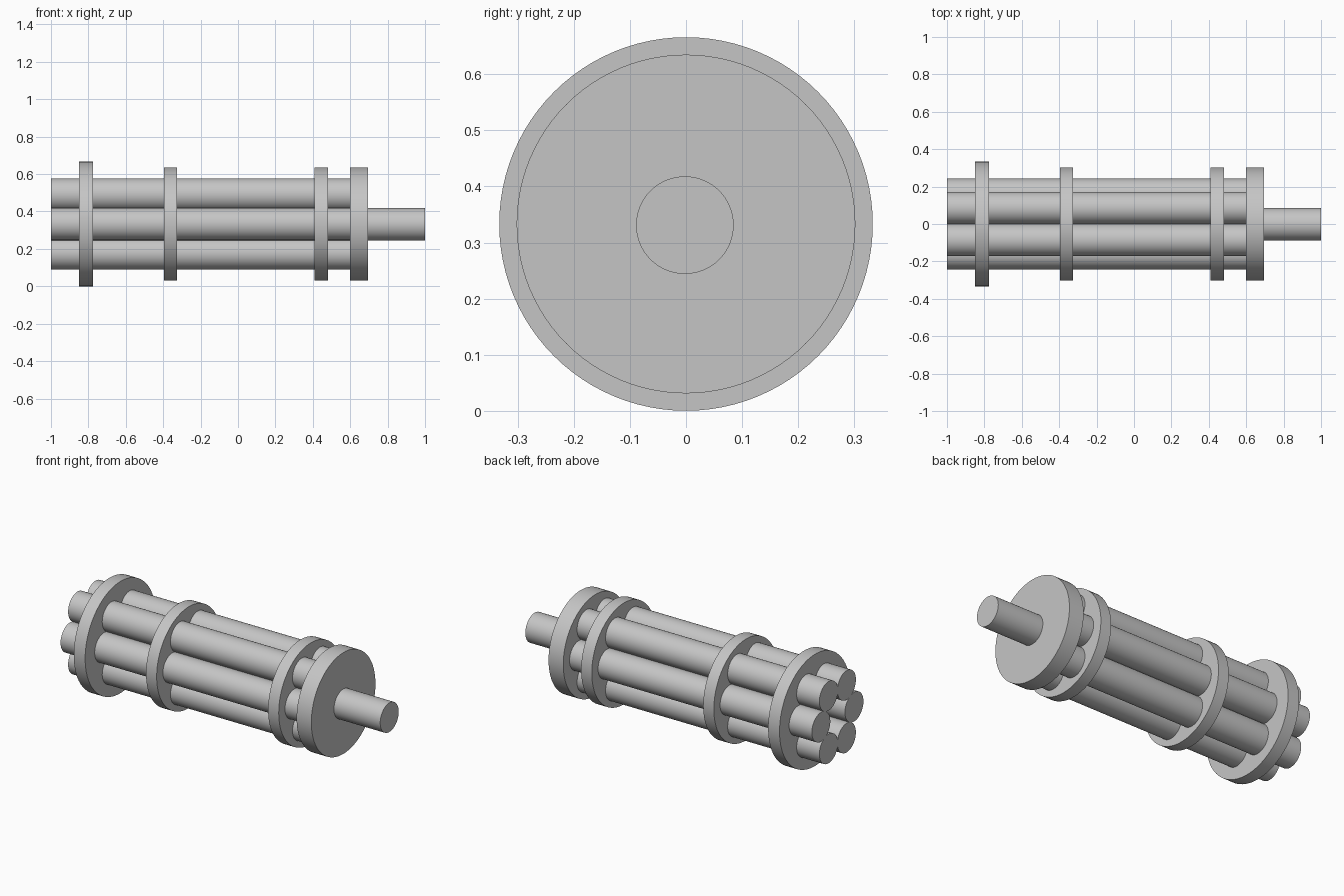
import bpy
import math

cube = bpy.data.objects.get("Cube")
if cube:
    bpy.data.objects.remove(cube, do_unlink=True)

AXIS_Z = 0.333   # height of the central axis
ROD_R = 0.087    # radius shared by barrels and shaft

# Single grey metal
GREY = (0.56, 0.56, 0.56, 1.0)
metal = bpy.data.materials.new("grey metal")
metal.use_nodes = True
metal.diffuse_color = GREY
metal.node_tree.nodes["Principled BSDF"].inputs["Base Color"].default_value = GREY


def rod(name, x0, x1, radius, y=0.0, dz=0.0, sides=64):
    """Solid cylinder lying along x from x0 to x1."""
    bpy.ops.mesh.primitive_cylinder_add(
        vertices=sides, radius=radius, depth=x1 - x0,
        location=((x0 + x1) / 2, y, AXIS_Z + dz),
        rotation=(0, math.pi / 2, 0))
    obj = bpy.context.object
    obj.name = name
    obj.data.materials.append(metal)
    bpy.ops.object.shade_smooth_by_angle(angle=math.radians(30))
    return obj


# Six barrels: an upper pair, a wide middle pair and a lower pair
for level, dz, spread in (("upper", 0.157, 0.085),
                          ("middle", 0.0, 0.156),
                          ("lower", -0.157, 0.085)):
    for side, sign in (("front", -1), ("back", 1)):
        rod(f"{level}_{side}_barrel", -1.0, 0.62, ROD_R, sign * spread, dz)

# Clamping discs and the thicker rear plate
rod("muzzle_disc", -0.85, -0.775, 0.333, sides=96)
rod("middle_disc", -0.395, -0.325, 0.302, sides=96)
rod("rear_disc", 0.41, 0.48, 0.302, sides=96)
rod("rear_plate", 0.598, 0.695, 0.302, sides=96)

# Drive shaft
rod("drive_shaft", 0.65, 1.0, ROD_R, y=-0.002, dz=-0.002)
